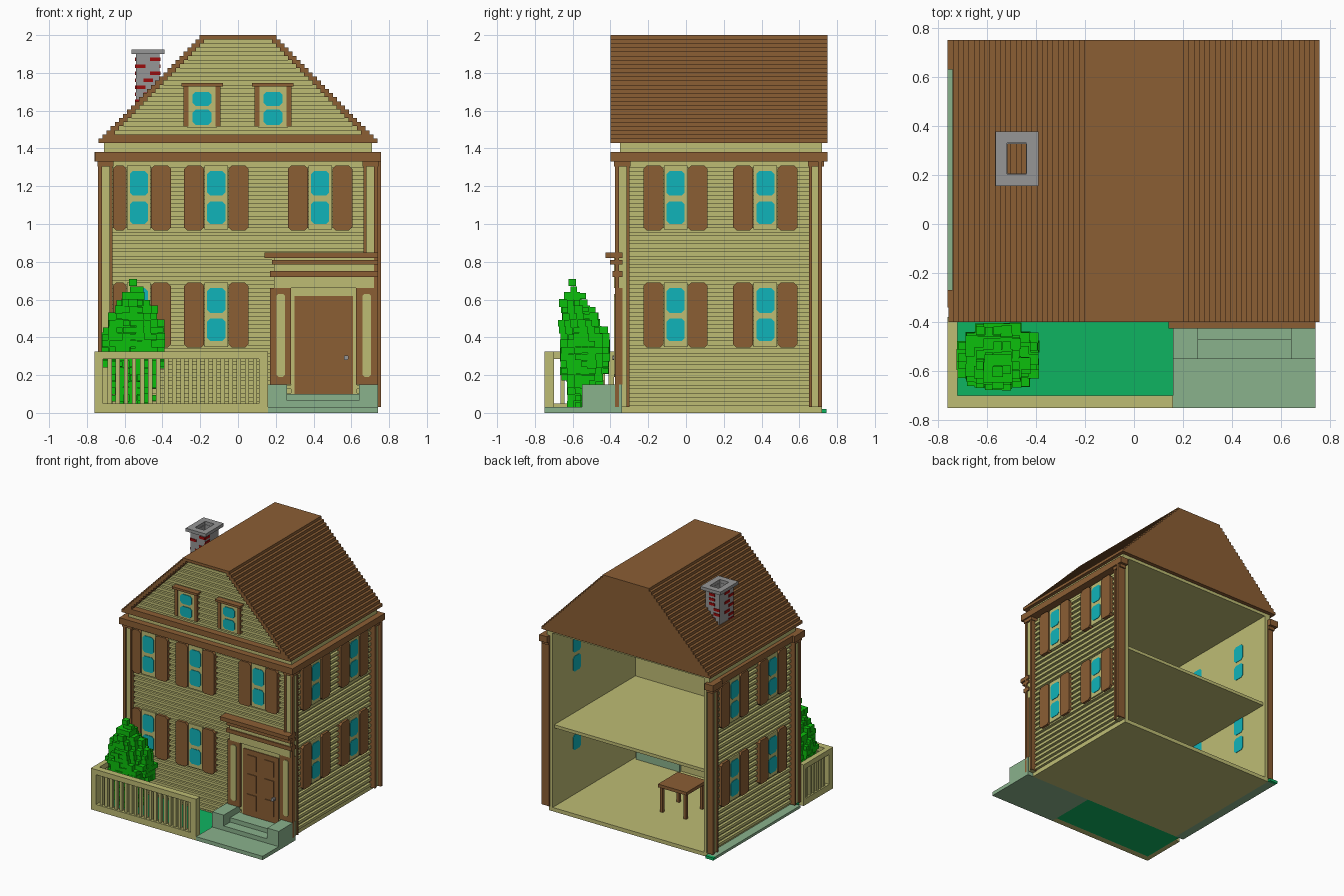
import bpy, bmesh, random
from mathutils import Vector

random.seed(4)
if "Cube" in bpy.data.objects:
    bpy.data.objects.remove(bpy.data.objects["Cube"], do_unlink=True)


def material(name, rgb):
    lin = [((c / 255 + 0.055) / 1.055) ** 2.4 if c > 10 else c / 255 / 12.92 for c in rgb]
    m = bpy.data.materials.new(name)
    m.use_nodes = True
    m.diffuse_color = (*lin, 1)
    m.node_tree.nodes["Principled BSDF"].inputs["Base Color"].default_value = (*lin, 1)
    return m


KHAKI = material("khaki", (190, 188, 116))
BROWN = material("brown", (139, 94, 52))
STONE = material("pale green stone", (138, 178, 140))
GRASS = material("grass green", (15, 180, 97))
LEAF = material("leaf green", (12, 192, 12))
GLASS = material("cyan glass", (16, 180, 186))
GREY = material("grey", (150, 150, 150))
RED = material("brick red", (155, 12, 12))


class Part:
    """One named object gathered from boxes and plates."""

    def __init__(self, name, mat):
        self.name, self.mat, self.bm = name, mat, bmesh.new()

    def prism(self, ring, offset):
        a = [self.bm.verts.new(p) for p in ring]
        b = [self.bm.verts.new(Vector(p) + Vector(offset)) for p in ring]
        n = len(a)
        self.bm.faces.new(a)
        self.bm.faces.new(b[::-1])
        for i in range(n):
            self.bm.faces.new((a[i], b[i], b[(i + 1) % n], a[(i + 1) % n]))

    def box(self, x0, x1, y0, y1, z0, z1):
        self.prism([(x0, y0, z0), (x1, y0, z0), (x1, y1, z0), (x0, y1, z0)], (0, 0, z1 - z0))

    def plate(self, side, u0, u1, z0, z1, d0, d1, c=0.0):
        """Plate on a wall: u runs along it, d outwards, c cuts the corners."""
        pts = [(u0, z0), (u1, z0), (u1, z1), (u0, z1)]
        if c:
            pts = [(u0 + c, z0), (u1 - c, z0), (u1, z0 + c), (u1, z1 - c),
                   (u1 - c, z1), (u0 + c, z1), (u0, z1 - c), (u0, z0 + c)]
        if side == 0:
            self.prism([(u, -0.335 - d0, z) for u, z in pts], (0, d0 - d1, 0))
        else:
            self.prism([(side * (0.685 + d0), u, z) for u, z in pts], (side * (d1 - d0), 0, 0))

    def done(self):
        bmesh.ops.recalc_face_normals(self.bm, faces=self.bm.faces)
        me = bpy.data.meshes.new(self.name)
        self.bm.to_mesh(me)
        self.bm.free()
        me.materials.append(self.mat)
        bpy.context.collection.objects.link(bpy.data.objects.new(self.name, me))


def boxes(name, mat, *dims):
    p = Part(name, mat)
    for d in dims:
        p.box(*d)
    p.done()


# Ground, floors and walls
boxes("ground_floor", KHAKI, (-0.69, 0.69, -0.34, 0.72, 0, 0.03))
boxes("upper_floor", KHAKI, (-0.66, 0.66, -0.31, 0.70, 0.65, 0.675))
boxes("ceiling", KHAKI, (-0.66, 0.66, -0.31, 0.72, 1.405, 1.429))
boxes("walls", KHAKI, (-0.685, 0.685, -0.335, -0.31, 0.03, 1.43),
      *[(s * 0.672 - 0.0125, s * 0.672 + 0.0125, -0.31, 0.72, 0.03, 1.43) for s in (-1, 1)])
boxes("yard", GRASS, (-0.72, 0.16, -0.70, -0.34, 0, 0.02), (-0.76, -0.69, 0.72, 0.745, 0, 0.02))
boxes("side_path", STONE, (-0.76, -0.69, -0.34, 0.72, 0, 0.02))

# Clapboard siding with every other board proud
P = 0.0427
siding = Part("siding", KHAKI)
for i in range(30):
    z = 0.04 + i * P
    siding.plate(0, -0.67, 0.67, z, z + P / 2, 0, 0.02)
    for s in (-1, 1):
        siding.plate(s, -0.31, 0.66, z, z + P / 2, 0, 0.02)
siding.plate(0, -0.71, 0.71, 1.38, 1.43, 0, 0.015)
for s in (-1, 1):
    siding.plate(s, -0.335, 0.72, 1.38, 1.43, 0, 0.025)
siding.done()

# Corner posts: khaki panels with brown edges
panel, edge = Part("corner_post_panels", KHAKI), Part("corner_post_edges", BROWN)
for s in (-1, 1):
    def sbox(p, a, b, *rest):
        p.box(min(s * a, s * b), max(s * a, s * b), *rest)
    out = 0.757 if s > 0 else 0.74
    sbox(panel, 0.668, 0.73, -0.365, -0.305, 0.03, 1.33)
    sbox(panel, 0.688, 0.73, 0.655, 0.712, 0.03, 1.33)
    sbox(edge, 0.72, 0.74, -0.375, -0.355, 0.03, 1.33)
    sbox(edge, 0.665, 0.68, -0.375, -0.335, 0.03, 1.33)
    sbox(edge, 0.688, 0.74, -0.315, -0.30, 0.03, 1.33)
    sbox(edge, 0.688, 0.74, 0.65, 0.667, 0.03, 1.33)
    sbox(edge, 0.69, out, 0.70, 0.72, 0.03, 1.33)
    sbox(edge, 0.66, 0.745, -0.38, -0.295, 1.305, 1.33)
    sbox(edge, 0.69, 0.745, 0.645, 0.73, 1.305, 1.33)
panel.done()
edge.done()
boxes("frieze", BROWN, (-0.757, 0.757, -0.40, -0.34, 1.33, 1.38),
      (0.688, 0.757, -0.34, 0.75, 1.33, 1.38), (-0.74, -0.688, -0.34, 0.75, 1.33, 1.38),
      (-0.76, -0.74, -0.34, -0.27, 1.33, 1.38), (-0.76, -0.74, 0.63, 0.75, 1.33, 1.38))

# Windows with shutters
frames, panes = Part("window_frames", KHAKI), Part("window_panes", GLASS)
shutters = Part("shutters", BROWN)
spots = [(0, u, z) for u in (-0.525, -0.115) for z in (0.35, 0.97)] + [(0, 0.435, 0.97)]
spots += [(s, u, z) for s in (-1, 1) for u in (-0.055, 0.42) for z in (0.35, 0.97)]
for s, u, z in spots:
    frames.plate(s, u - 0.062, u + 0.062, z, z + 0.34, 0, 0.032)
    for a, b in ((0.03, 0.15), (0.18, 0.31)):
        panes.plate(s, u - 0.048, u + 0.048, z + a, z + b, 0.03, 0.036, 0.016)
        panes.plate(s, u - 0.048, u + 0.048, z + a, z + b, -0.029, -0.022, 0.016)
    lo = max(u - 0.17, -0.663) if s == 0 else u - 0.17
    shutters.plate(s, lo, u - 0.064, z - 0.005, z + 0.34, 0, 0.04, 0.018)
    shutters.plate(s, u + 0.064, u + 0.17, z - 0.005, z + 0.34, 0, 0.04, 0.018)

# Attic windows with side strips and a head board
for u in (-0.19, 0.185):
    frames.plate(0, u - 0.08, u + 0.08, 1.51, 1.73, 0, 0.038)
    for a, b in ((1.525, 1.605), (1.625, 1.7)):
        panes.plate(0, u - 0.05, u + 0.05, a, b, 0.035, 0.043, 0.016)
    for k in (-1, 1):
        shutters.plate(0, u + k * 0.085 - 0.013, u + k * 0.085 + 0.013, 1.515, 1.73, 0, 0.045)
    shutters.plate(0, u - 0.11, u + 0.11, 1.728, 1.746, 0, 0.06)
for p in (frames, panes, shutters):
    p.done()

# Stepped roof, front rim and gable boards
N, RISE, RUN = 26, 0.57 / 26, 0.0214
half = [0.738 - RUN * i for i in range(N)]
profile = [(half[i], 1.43 + RISE * (i + k)) for i in range(N) for k in (0, 1)]
profile += [(-x, z) for x, z in reversed(profile)]
roof = Part("roof", BROWN)
roof.prism([(x, -0.34, z) for x, z in profile], (0, 1.09, 0))
gable = Part("gable_siding", KHAKI)
for i, w in enumerate(half):
    z = 1.43 + RISE * i
    if i < 2 or i == N - 1:
        roof.box(-w, w, -0.40, -0.34, z, z + RISE)
    else:
        roof.box(w - 0.045, w, -0.40, -0.34, z, z + RISE)
        roof.box(-w, 0.045 - w, -0.40, -0.34, z, z + RISE)
        gable.box(0.044 - w, w - 0.044, -0.365 if i % 2 else -0.347, -0.339, z, z + RISE)
roof.done()
gable.done()


# Chimney with brick patches
def ring(p, x0, x1, y0, y1, t, z0, z1):
    p.box(x0, x0 + t, y0, y1, z0, z1)
    p.box(x1 - t, x1, y0, y1, z0, z1)
    p.box(x0 + t, x1 - t, y0, y0 + t, z0, z1)
    p.box(x0 + t, x1 - t, y1 - t, y1, z0, z1)


chimney = Part("chimney", GREY)
ring(chimney, -0.54, -0.415, 0.18, 0.352, 0.025, 1.58, 1.90)
ring(chimney, -0.565, -0.39, 0.155, 0.378, 0.048, 1.90, 1.925)
chimney.done()
bricks = Part("chimney_bricks", RED)
for i in range(7):
    z = 1.64 + i * 0.037
    for y0 in (0.176, 0.348):
        x = random.choice((-0.54, -0.50, -0.465))
        bricks.box(x, x + 0.05, y0, y0 + 0.008, z, z + 0.02)
    for x0 in (-0.544, -0.419):
        y = random.choice((0.18, 0.23, 0.29))
        bricks.box(x0, x0 + 0.008, y, y + 0.06, z, z + 0.02)
bricks.done()

# Porch slab, steps and pedestals
boxes("porch_base", STONE, (0.16, 0.74, -0.75, -0.34, 0, 0.03),
      (0.16, 0.26, -0.55, -0.34, 0.03, 0.15), (0.64, 0.74, -0.55, -0.34, 0.03, 0.15),
      (0.26, 0.64, -0.55, -0.47, 0.03, 0.065), (0.26, 0.64, -0.47, -0.29, 0.03, 0.10))

# Door, surround and stepped canopy
surround, trim = Part("door_surround", KHAKI), Part("porch_trim", BROWN)
surround.plate(0, 0.28, 0.63, 0.10, 0.66, 0, 0.024)
surround.plate(0, 0.19, 0.72, 0.66, 0.82, 0, 0.045)
for x in (0.17, 0.625):
    trim.plate(0, x, x + 0.11, 0.15, 0.66, 0, 0.04)
    surround.plate(0, x + 0.033, x + 0.08, 0.19, 0.63, 0.038, 0.046, 0.012)
for x0, z0, z1, d in ((0.17, 0.72, 0.75, 0.055), (0.18, 0.785, 0.81, 0.068), (0.14, 0.82, 0.85, 0.092)):
    trim.plate(0, x0, 0.74, z0, z1, 0, d)
surround.done()
trim.done()
door = Part("front_door", BROWN)
door.plate(0, 0.30, 0.61, 0.10, 0.62, 0.02, 0.03)
door.plate(0, 0.30, 0.61, 0.10, 0.62, -0.03, -0.02)
for x in (0.335, 0.49):
    for z0, z1 in ((0.15, 0.27), (0.29, 0.43), (0.46, 0.58)):
        door.plate(0, x, x + 0.08, z0, z1, 0.03, 0.036)
door.done()
knob = Part("door_knob", GREY)
knob.plate(0, 0.56, 0.585, 0.28, 0.305, 0.03, 0.055, 0.006)
knob.done()

# Picket fence along the front and the side
fence = Part("fence", KHAKI)
for z0, z1 in ((0, 0.05), (0.285, 0.325)):
    fence.box(-0.72, 0.16, -0.75, -0.70, z0, z1)
    fence.box(-0.76, -0.72, -0.75, -0.38, z0, z1)
fence.box(-0.76, -0.715, -0.75, -0.70, 0.05, 0.285)
fence.box(0.11, 0.16, -0.75, -0.70, 0.05, 0.285)
fence.box(-0.76, -0.72, -0.41, -0.38, 0.05, 0.285)
for i in range(19):
    fence.box(-0.69 + i * P, -0.667 + i * P, -0.737, -0.713, 0.05, 0.285)
for i in range(6):
    fence.box(-0.75, -0.73, -0.665 + i * P, -0.643 + i * P, 0.05, 0.285)
fence.done()

# Blocky bush: cubes kept inside a tapering outline
outline = [(0.02, 0.10), (0.12, 0.12), (0.30, 0.175), (0.40, 0.17), (0.52, 0.125), (0.62, 0.07), (0.70, 0.02)]
bush = Part("bush", LEAF)
G = 0.036
for k in range(19):
    z = 0.04 + k * G
    r = next(a[1] + (b[1] - a[1]) * (z - a[0]) / (b[0] - a[0])
             for a, b in zip(outline, outline[1:]) if z <= b[0])
    cy = -0.535 - 0.07 * max(0, z - 0.4) / 0.3
    for i in range(-5, 6):
        for j in range(-5, 6):
            rho = ((i * G) ** 2 + (j * G / 0.8) ** 2) ** 0.5
            if r - 0.08 < rho < r + random.uniform(-0.03, 0.008):
                x, y, h = -0.555 + i * G, cy + j * G, random.uniform(0.016, 0.025)
                bush.box(x - h, x + h, y - h, y + h, z - h + 0.005, z + h)
bush.done()

# Table in the ground floor room
boxes("table", BROWN, (-0.25, 0.0, 0.10, 0.35, 0.225, 0.25),
      *[(x, x + 0.025, y, y + 0.025, 0.03, 0.225) for x in (-0.24, -0.035) for y in (0.11, 0.315)])
